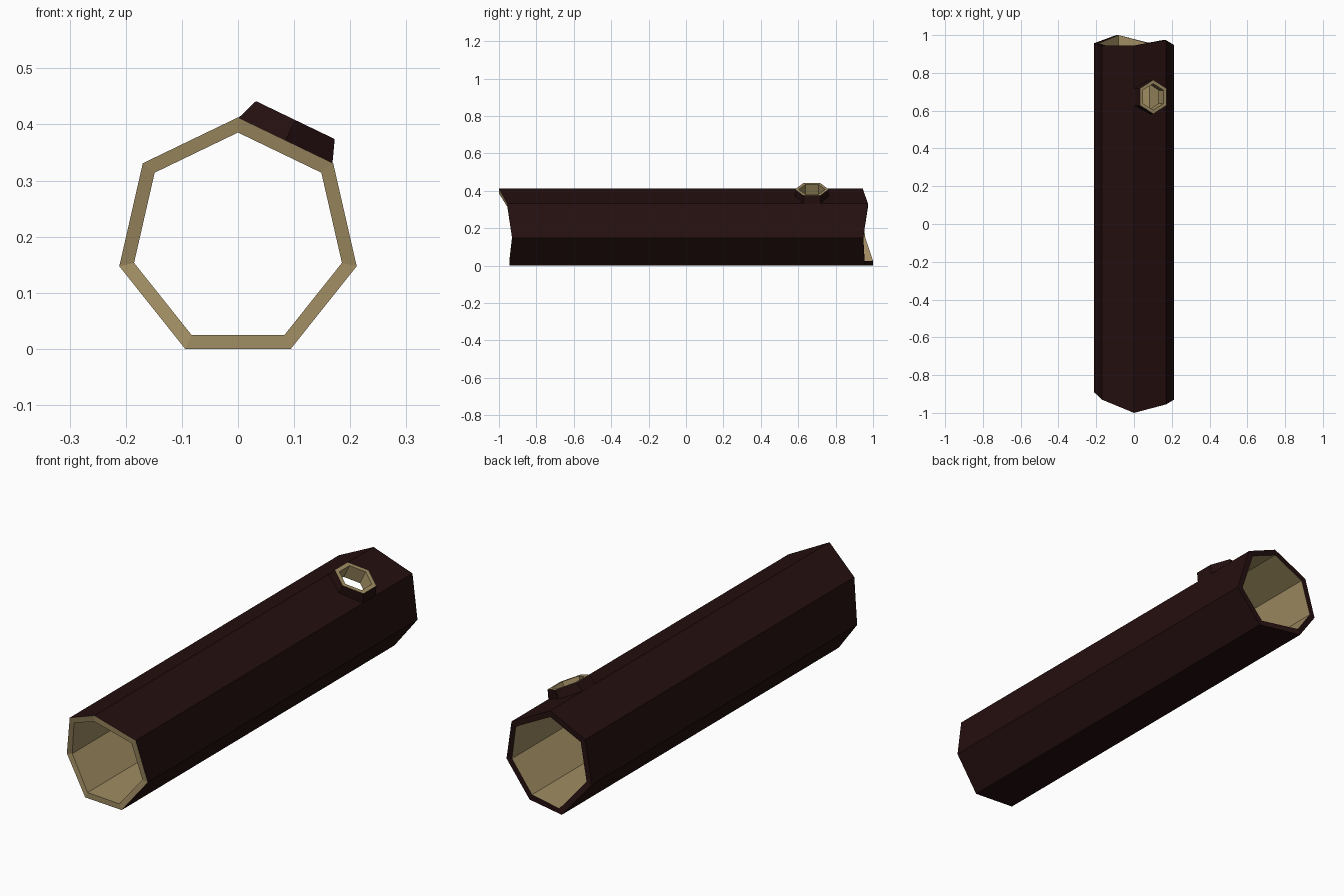
import bpy, bmesh, math
from mathutils import Vector

cube = bpy.data.objects.get("Cube")
if cube:
    bpy.data.objects.remove(cube, do_unlink=True)


def make_material(name, rgb):
    mat = bpy.data.materials.new(name)
    mat.use_nodes = True
    mat.diffuse_color = (*rgb, 1)
    mat.node_tree.nodes["Principled BSDF"].inputs["Base Color"].default_value = (*rgb, 1)
    return mat


bark = make_material("dark bark", (0.018, 0.0048, 0.0048))
wood = make_material("pale wood", (0.35, 0.265, 0.122))


def loft(name, rings, slots):
    """Joins closed rings in a loop; slots gives the material of each band."""
    bm = bmesh.new()
    loops = [[bm.verts.new(p) for p in ring] for ring in rings]
    n = len(loops[0])
    for k, slot in enumerate(slots):
        a, b = loops[k], loops[(k + 1) % len(loops)]
        for i in range(n):
            j = (i + 1) % n
            bm.faces.new((a[i], a[j], b[j], b[i])).material_index = slot
    if len(slots) < len(loops):
        bm.faces.new(loops[0])
        bm.faces.new(loops[-1])
    bmesh.ops.recalc_face_normals(bm, faces=bm.faces)
    mesh = bpy.data.meshes.new(name)
    bm.to_mesh(mesh)
    bm.free()
    mesh.materials.append(bark)
    mesh.materials.append(wood)
    obj = bpy.data.objects.new(name, mesh)
    bpy.context.collection.objects.link(obj)
    return obj


# Hollow seven-sided log with uneven ends
SIDES, OUTER, INNER = 7, 0.217, 0.19
CENTRE_Z = OUTER * math.cos(math.pi / SIDES)
front_y = (-1.0, -0.955, -0.93, -0.945, -0.93, -0.89, -0.93)
back_y = (0.945, 0.973, 0.948, 0.955, 1.0, 0.957, 0.945)


def log_ring(radius, ys):
    return [Vector((radius * math.sin(math.tau * i / SIDES), y,
                    CENTRE_Z + radius * math.cos(math.tau * i / SIDES)))
            for i, y in enumerate(ys)]


# Bands: bark, back rim, inside, front rim
log = loft("hollow_log",
           [log_ring(OUTER, front_y), log_ring(OUTER, back_y),
            log_ring(INNER, back_y), log_ring(INNER, front_y)],
           (0, 0, 1, 1))

# Branch stub frame: centred on the upper left face, pointing outward
tilt = math.pi / SIDES
normal = Vector((math.sin(tilt), 0, math.cos(tilt)))
across = Vector((math.cos(tilt), 0, -math.sin(tilt)))
along = Vector((0, 1, 0))
apothem = OUTER * math.cos(tilt)
base = Vector((0, 0.673, CENTRE_Z)) + normal * apothem


def hexagon(radius, height, widen=1.0):
    return [base + normal * height
            + along * radius * math.cos(math.tau * i / 6)
            + across * radius * widen * math.sin(math.tau * i / 6)
            for i in range(6)]


# Knot hole through the log wall
cutter = loft("hole_cutter", [hexagon(0.071, -0.08), hexagon(0.071, 0.08)], (1,))
cutter.hide_render = True
cut = log.modifiers.new("knot_hole", "BOOLEAN")
cut.operation, cut.solver, cut.object = "DIFFERENCE", "EXACT", cutter
bpy.context.view_layer.objects.active = log
bpy.ops.object.modifier_apply(modifier=cut.name)
bpy.data.objects.remove(cutter, do_unlink=True)

# Hollow hexagonal branch stub, flared where it meets the log
loft("branch_stub",
     [hexagon(0.075, -0.022), hexagon(0.09, 0.0, 1.19),
      hexagon(0.09, 0.04), hexagon(0.07, 0.04), hexagon(0.07, -0.022)],
     (0, 0, 1, 1, 1))
